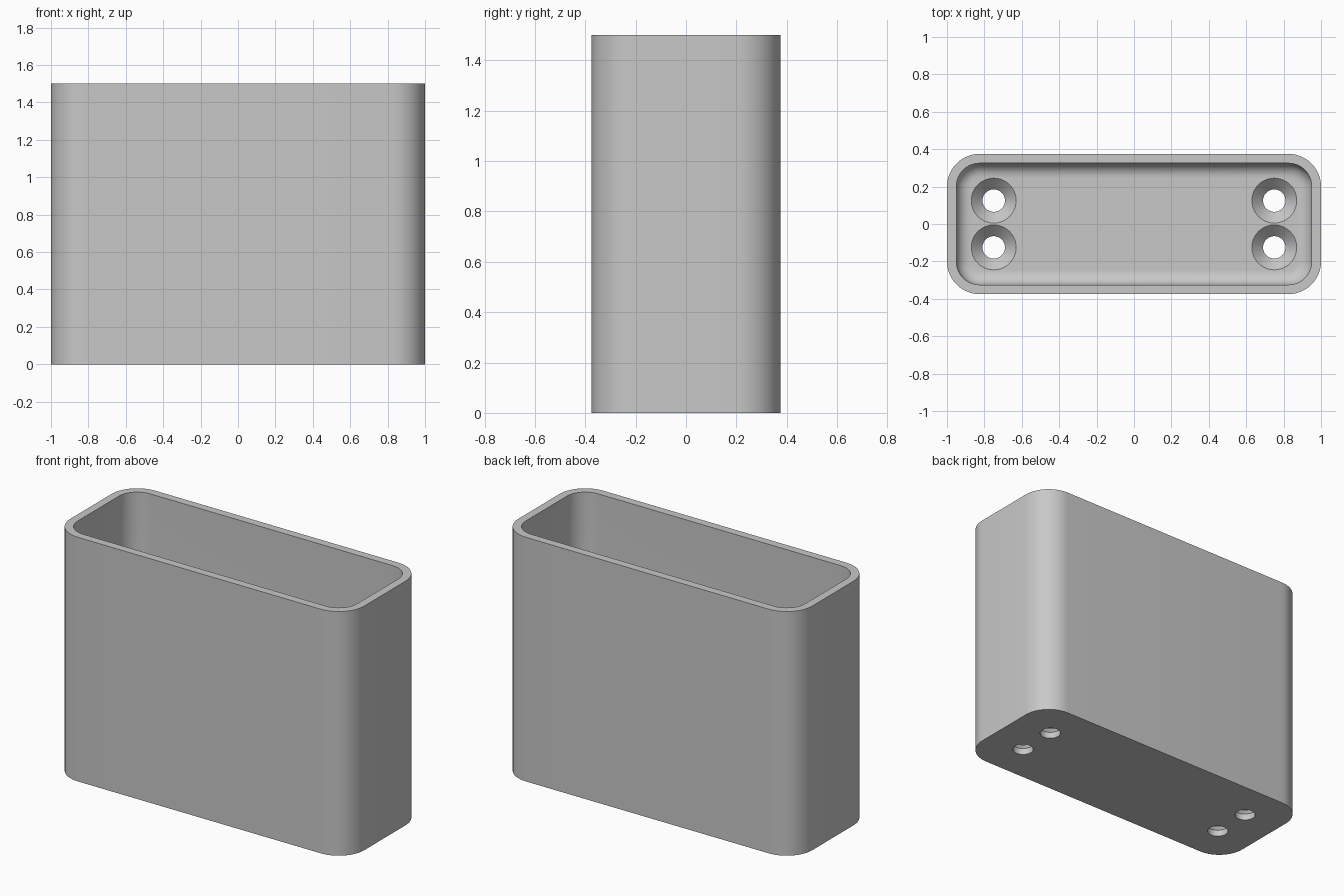
import bpy, bmesh, math
from mathutils import Matrix

cube = bpy.data.objects.get("Cube")
if cube:
    bpy.data.objects.remove(cube, do_unlink=True)

HALF_X, HALF_Y, HEIGHT = 1.0, 0.375, 1.5
CORNER, WALL, FLOOR, FILLET = 0.175, 0.05, 0.1, 0.075
CORNER_STEPS, FILLET_STEPS, HOLE_SIDES = 14, 8, 48

grey = bpy.data.materials.new("plain grey")
grey.use_nodes = True
grey.diffuse_color = (0.58, 0.58, 0.58, 1)
grey.node_tree.nodes["Principled BSDF"].inputs["Base Color"].default_value = grey.diffuse_color


def rounded_ring(bm, inset, z):
    """Ring of vertices around a rounded rectangle, shrunk by inset."""
    radius = CORNER - inset
    ring = []
    for quarter, (sx, sy) in enumerate([(1, 1), (-1, 1), (-1, -1), (1, -1)]):
        for i in range(CORNER_STEPS + 1):
            a = math.pi / 2 * (quarter + i / CORNER_STEPS)
            ring.append(bm.verts.new((sx * (HALF_X - CORNER) + radius * math.cos(a),
                                      sy * (HALF_Y - CORNER) + radius * math.sin(a), z)))
    return ring


def loft(bm, rings):
    """Skin consecutive rings and cap both ends."""
    for lower, upper in zip(rings, rings[1:]):
        n = len(lower)
        for i in range(n):
            j = (i + 1) % n
            bm.faces.new((lower[i], lower[j], upper[j], upper[i]))
    bm.faces.new(rings[0][::-1])
    bm.faces.new(rings[-1])
    bmesh.ops.recalc_face_normals(bm, faces=bm.faces)


def finish(bm, name):
    mesh = bpy.data.meshes.new(name)
    bm.to_mesh(mesh)
    bm.free()
    mesh.materials.append(grey)
    obj = bpy.data.objects.new(name, mesh)
    bpy.context.collection.objects.link(obj)
    return obj


# Holder shell: up the outside, over the rim, down to the filleted floor
profile = [(0, 0), (0, HEIGHT), (WALL, HEIGHT)]
for i in range(FILLET_STEPS + 1):
    a = math.pi / 2 * i / FILLET_STEPS
    profile.append((WALL + FILLET * (1 - math.cos(a)), FLOOR + FILLET * (1 - math.sin(a))))
bm = bmesh.new()
loft(bm, [rounded_ring(bm, inset, z) for inset, z in profile])
holder = finish(bm, "holder")

# Countersunk screw holes: straight bore opening into a cone at the floor
bm = bmesh.new()
for x in (-0.75, 0.75):
    for y in (-0.125, 0.125):
        rings = []
        for radius, z in [(0.06, -0.1), (0.06, 0.04), (0.12, FLOOR), (0.12, 0.3)]:
            rings.append(bmesh.ops.create_circle(
                bm, segments=HOLE_SIDES, radius=radius,
                matrix=Matrix.Translation((x, y, z)))["verts"])
        loft(bm, rings)
cutter = finish(bm, "hole_cutter")
cutter.hide_render = True

cut = holder.modifiers.new("screw_holes", "BOOLEAN")
cut.operation = "DIFFERENCE"
cut.solver = "EXACT"
cut.object = cutter

bpy.ops.object.select_all(action="DESELECT")
holder.select_set(True)
bpy.context.view_layer.objects.active = holder
bpy.ops.object.modifier_apply(modifier=cut.name)
bpy.data.objects.remove(cutter, do_unlink=True)
bpy.ops.object.shade_smooth_by_angle(angle=math.radians(30))
